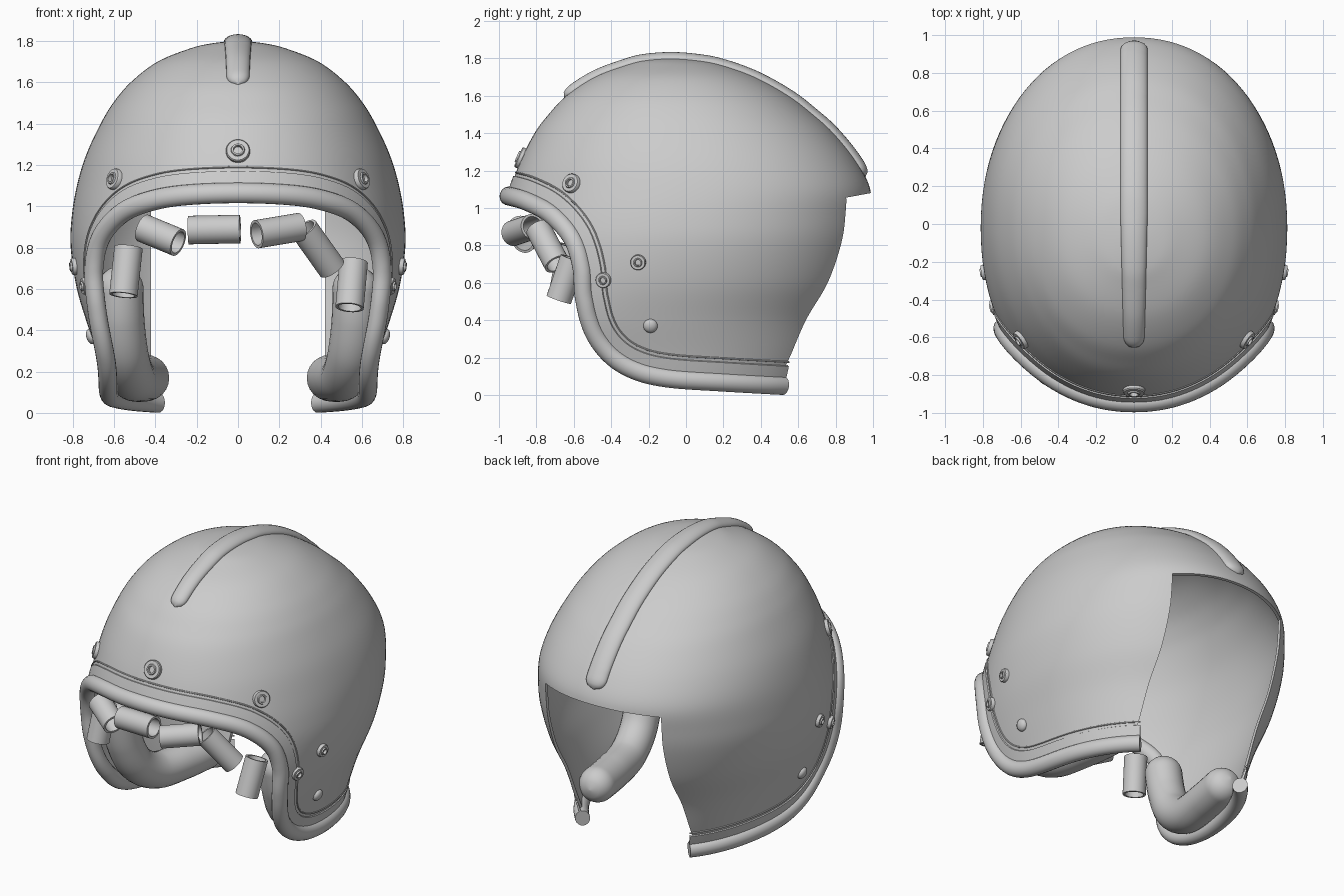
import bpy, bmesh, math
from mathutils import Vector, Matrix
from mathutils.bvhtree import BVHTree

if "Cube" in bpy.data.objects:
    bpy.data.objects.remove(bpy.data.objects["Cube"])

N = 2.1  # superellipse exponent of the horizontal sections
# shell sections: height, half width, front y, back y
ROWS = [(1.80, 0, -.08, -.08), (1.79, .12, -.22, .06), (1.765, .23, -.32, .19), (1.70, .39, -.49, .37),
        (1.60, .52, -.64, .55), (1.50, .605, -.735, .68), (1.40, .665, -.81, .79), (1.25, .735, -.885, .91),
        (1.10, .78, -.94, .985), (.95, .805, -.985, .98), (.80, .81, -1.02, .955), (.60, .78, -1.06, .895),
        (.40, .72, -1.08, .80), (.20, .655, -1.02, .74), (0, .60, -.95, .67), (-.15, .55, -.87, .61)]


def catmull(pts, t, pre=None):
    i = min(int(t), len(pts) - 2)
    f = t - i
    p1, p2 = pts[i], pts[i + 1]
    p0 = pts[i - 1] if i else (pre or p1)
    p3 = pts[min(i + 2, len(pts) - 1)]
    return tuple(.5 * (2 * b + (c - a) * f + (2 * a - 5 * b + 4 * c - d) * f * f + (3 * b - a - 3 * c + d) * f ** 3)
                 for a, b, c, d in zip(p0, p1, p2, p3))


def row(t):
    return catmull(ROWS, t, (1.79, -.12, .06, -.22))


def row_at(z):
    lo, hi = 0, len(ROWS) - 1
    for _ in range(40):
        m = (lo + hi) / 2
        lo, hi = (m, hi) if row(m)[0] > z else (lo, m)
    return row(lo)


def side_pt(y, z):
    _, a, f, b = row_at(z)
    q = min(1, abs(y - (f + b) / 2) / ((b - f) / 2))
    return Vector((a * (1 - q ** N) ** (1 / N), min(max(y, f), b), z))


def resample(pts, n):
    d = [0]
    for p, q in zip(pts, pts[1:]):
        d.append(d[-1] + (q - p).length)
    out, j = [], 0
    for k in range(n):
        s = d[-1] * k / (n - 1)
        while j < len(d) - 2 and d[j + 1] < s:
            j += 1
        out.append(pts[j].lerp(pts[j + 1], min(1, (s - d[j]) / max(d[j + 1] - d[j], 1e-9))))
    return out


def finish(name, bm):
    bmesh.ops.recalc_face_normals(bm, faces=bm.faces)
    me = bpy.data.meshes.new(name)
    bm.to_mesh(me)
    bm.free()
    ob = bpy.data.objects.new(name, me)
    bpy.context.collection.objects.link(ob)
    return ob


def skin(name, rings, caps=True):
    bm = bmesh.new()
    vs = [[bm.verts.new(p) for p in r] for r in rings]
    n = len(vs[0])
    for a, b in zip(vs, vs[1:]):
        for i in range(n):
            bm.faces.new((a[i], a[(i + 1) % n], b[(i + 1) % n], b[i]))
    if caps:
        bm.faces.new(vs[0])
        bm.faces.new(vs[-1])
    return finish(name, bm)


def sweep(name, path, section, scale=lambda s: (1, 1), project=True):
    rings = []
    for k, p in enumerate(path):
        t = (path[min(k + 1, len(path) - 1)] - path[max(k - 1, 0)]).normalized()
        nrm = bvh.find_nearest(p)[1] if project else Vector((1, 0, 0))
        b = nrm.cross(t).normalized()
        nrm = t.cross(b)
        su, sv = scale(k / (len(path) - 1))
        ring = []
        for u, v in section:
            q = p + b * u * su
            if project:
                q = bvh.find_nearest(q)[0]
            ring.append(q + nrm * v * sv)
        rings.append(ring)
    return skin(name, rings)


def lathe(name, profile, loc, axis, closed=False, n=32):
    mat = Matrix.Translation(loc) @ axis.to_track_quat('Z', 'Y').to_matrix().to_4x4()
    prof = profile + profile[:1] if closed else profile
    rings = [[mat @ Vector((r * math.cos(i * math.tau / n), r * math.sin(i * math.tau / n), h)) for i in range(n)]
             for r, h in prof]
    ob = skin(name, rings, not closed)
    if closed:
        bm = bmesh.new()
        bm.from_mesh(ob.data)
        bmesh.ops.remove_doubles(bm, verts=bm.verts, dist=1e-5)
        bmesh.ops.recalc_face_normals(bm, faces=bm.faces)
        bm.to_mesh(ob.data)
        bm.free()
    return ob


def ellipse(u, v, n=20, cu=0, cv=0):
    return [(cu + u * math.cos(i * math.tau / n), cv + v * math.sin(i * math.tau / n)) for i in range(n)]


def prism(name, outline, hx):
    return skin(name, [[(x, y, z) for y, z in outline] for x in (-hx, hx)])


# shell: stacked superellipse sections
SUB, COLS = 6, 112
rings = []
for k in range(1, SUB * (len(ROWS) - 1) + 1):
    z, a, f, b = row(k / SUB)
    ring = []
    for i in range(COLS):
        c, s = math.cos(i * math.tau / COLS), math.sin(i * math.tau / COLS)
        ring.append((a * math.copysign(abs(c) ** (2 / N), c),
                     (f + b) / 2 + (b - f) / 2 * math.copysign(abs(s) ** (2 / N), s), z))
    rings.append(ring)
shell = skin("shell", rings)
bm = bmesh.new()
bm.from_mesh(shell.data)
bvh = BVHTree.FromBMesh(bm)
bm.free()

# face opening line in side view (y, z)
FACE = [(row_at(1.065)[2], 1.065), (-.85, 1.035), (-.72, .965), (-.61, .84), (-.56, .69), (-.545, .52), (-.5, .35),
        (-.41, .22), (-.28, .135), (-.1, .09), (.2, .068), (.52, .05)]
dense = [catmull(FACE, k / 80) for k in range(80 * (len(FACE) - 1) + 1)]
half = resample([side_pt(*p) for p in dense], 90)
edge = [Vector((-p.x, p.y, p.z)) for p in half[:0:-1]] + half

# cut the face opening and the open back
sol = shell.modifiers.new("wall", 'SOLIDIFY')
sol.thickness, sol.offset = .018, -1
cutters = [prism("face_cutter", [(-1.5, 1.065)] + dense[::16] + [(1.5, 0), (1.5, -1), (-1.5, -1)], 1.5),
           prism("back_cutter", [(.1, .915), (1.5, 1.175), (1.5, -1), (.1, -1)], .42)]
for c in cutters:
    m = shell.modifiers.new("cut", 'BOOLEAN')
    m.object, m.operation, m.solver = c, 'DIFFERENCE', 'EXACT'
    c.hide_render = True
dg = bpy.context.evaluated_depsgraph_get()
cut_mesh = bpy.data.meshes.new_from_object(shell.evaluated_get(dg))
shell.modifiers.clear()
shell.data = cut_mesh
for c in cutters:
    bpy.data.objects.remove(c)

# rolled rim, edge band and seam
sweep("rim", edge, ellipse(.05, .045))
sweep("edge_band", edge, [(.03, -.005), (.03, .008), (.075, .008), (.11, .007), (.114, -.005)])
sweep("seam", edge, ellipse(.005, .006, 8, .132))

# raised crest along the top
mid = [Vector((0, row(t / 20)[2], row(t / 20)[0])) for t in range(200, -1, -1)]
mid += [Vector((0, row(t / 20)[3], row(t / 20)[0])) for t in range(1, 200)]
crest_path = resample([p for p in mid if (p.y < 0 and p.z > 1.59) or (p.y >= 0 and p.z > 1.165) or p.z > 1.7], 120)


def crest_scale(s):
    e = min(1, min(s, 1 - s) / .035)
    r = max(.05, math.sqrt(1 - (1 - e) ** 2))
    return r * (.75 + .25 * min(1, s / .4)), r


sweep("crest", crest_path, ellipse(.072, .034, 24), crest_scale)

# snap fasteners and studs
def snap(name, p, r):
    loc, nrm = bvh.find_nearest(p)[:2]
    lathe(name, [(r, -.01), (r, .014), (r * .92, .02), (r * .58, .02), (r * .52, .028), (r * .38, .028),
                 (r * .36, .01), (.001, .01)], loc, nrm)


snap("front_snap", side_pt(-2, 1.265), .058)
for sx, side in ((1, "right"), (-1, "left")):
    for name, y, z, r in (("brow_snap", -.61, 1.13, .052), ("side_snap", -.255, .71, .041), ("ear_snap", -.44, .615, .041)):
        p = side_pt(y, z)
        snap(f"{side}_{name}", Vector((p.x * sx, p.y, p.z)), r)
    p = side_pt(-.19, .37)
    loc, nrm = bvh.find_nearest(Vector((p.x * sx, p.y, p.z)))[:2]
    lathe(f"{side}_stud", [(.038, -.01), (.038, .004), (.034, .013), (.024, .02), (.012, .024), (.001, .025)], loc, nrm)

    # cheek pad: rounded roll inside the jaw
    pts = [(.44, .31, .17), (.475, .1, .165), (.515, -.12, .18), (.545, -.28, .28), (.565, -.37, .45), (.57, -.41, .63)]
    path = resample([Vector(catmull(pts, k / 20)) for k in range(101)], 90)
    ln = sum((a - b).length for a, b in zip(path, path[1:]))
    d0, d1 = (path[0] - path[1]).normalized() * .08, (path[-1] - path[-2]).normalized() * .08
    path = resample([path[0] + d0] + path + [path[-1] + d1], 90)
    ln += .16

    def pad_scale(s):
        e = min(1, min(s, 1 - s) * ln / .11)
        r = max(.03, math.sqrt(1 - (1 - e) ** 2))
        return r, r
    sweep(f"{side}_cheek_pad", [Vector((p.x * sx, p.y, p.z)) for p in path], ellipse(.112, .112, 24), pad_scale, False)

# short hollow tubes hanging around the brow
TUBES = [((-.53, -.615, .80), (-.555, -.66, .57)), ((-.46, -.78, .895), (-.29, -.87, .825)),
         ((-.24, -.87, .885), (.01, -.885, .89)), ((.30, -.82, .90), (.09, -.925, .865)),
         ((.32, -.79, .89), (.455, -.69, .70)), ((.56, -.605, .73), (.54, -.68, .51))]
for i, (a, b) in enumerate(TUBES):
    a, b = Vector(a), Vector(b)
    ln = (b - a).length
    lathe(f"brow_tube_{i + 1}", [(.069, 0), (.069, ln), (.055, ln), (.055, 0)], a, b - a, True)

# smooth shading
bpy.ops.object.select_all(action='DESELECT')
for ob in bpy.context.scene.objects:
    ob.select_set(True)
    bpy.context.view_layer.objects.active = ob
bpy.ops.object.shade_smooth_by_angle(angle=math.radians(35))
